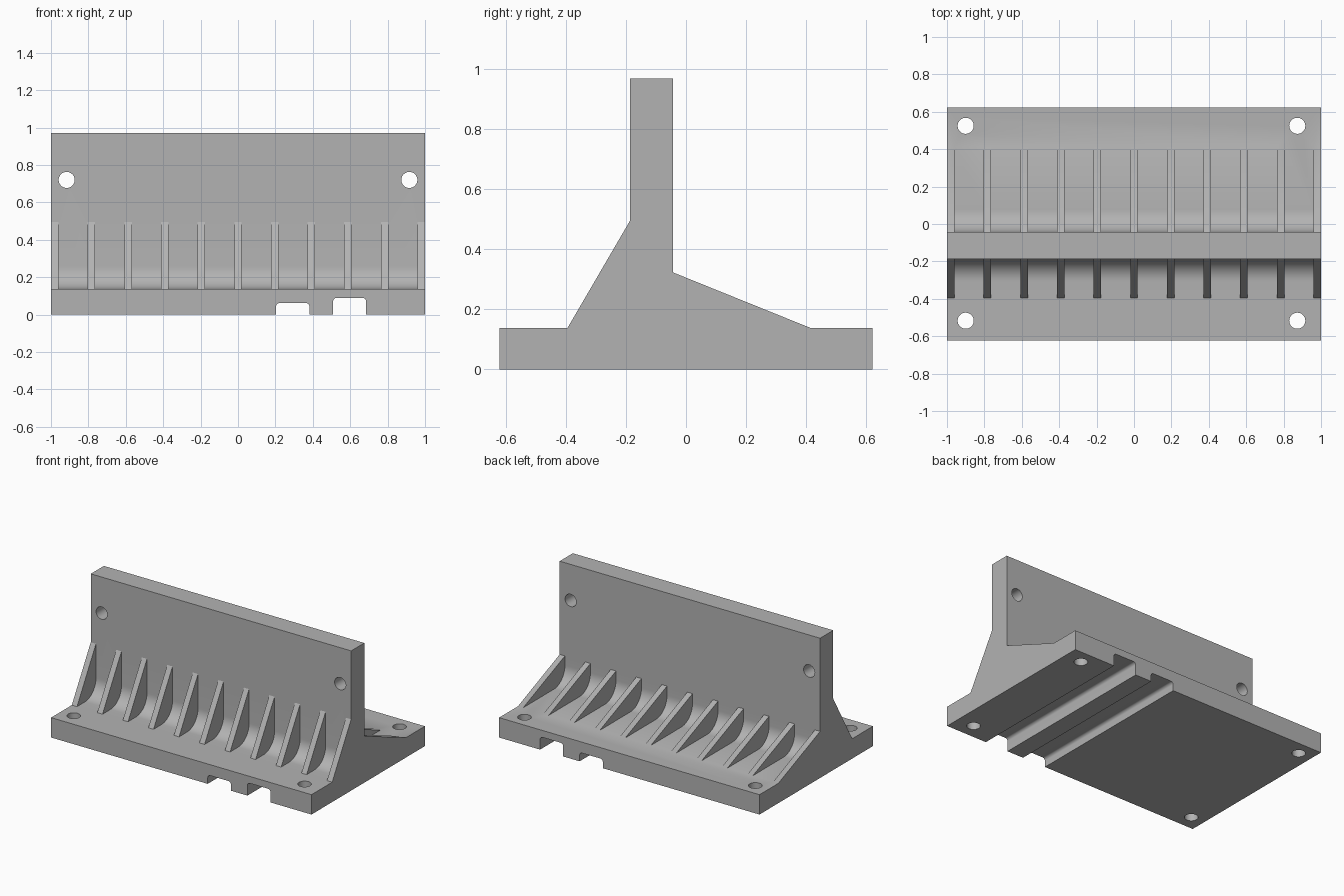
import bpy, bmesh, math
from mathutils import Vector

cube = bpy.data.objects.get("Cube")
if cube:
    bpy.data.objects.remove(cube, do_unlink=True)

grey = bpy.data.materials.new("plain grey")
grey.use_nodes = True
grey.diffuse_color = (0.45, 0.45, 0.45, 1)
grey.node_tree.nodes["Principled BSDF"].inputs["Base Color"].default_value = (0.45, 0.45, 0.45, 1)

BASE, TOP = 0.138, 0.97              # heights of base plate and wall
FRONT, BACK = -0.187, -0.043         # wall faces
DEPTH = 0.622                        # half depth of base
FILLET = 0.12


def prism(name, points, start, vec):
    """Extrude a closed outline (3D points) along vec."""
    bm = bmesh.new()
    face = bm.faces.new([bm.verts.new(Vector(p) + Vector(start)) for p in points])
    new = bmesh.ops.extrude_face_region(bm, geom=[face])["geom"]
    bmesh.ops.translate(bm, vec=vec, verts=[v for v in new if isinstance(v, bmesh.types.BMVert)])
    bmesh.ops.recalc_face_normals(bm, faces=bm.faces)
    mesh = bpy.data.meshes.new(name)
    bm.to_mesh(mesh)
    bm.free()
    mesh.materials.append(grey)
    obj = bpy.data.objects.new(name, mesh)
    bpy.context.collection.objects.link(obj)
    return obj


def arc(cx, cz, r, a0, a1, n):
    steps = [math.radians(a0 + (a1 - a0) * i / n) for i in range(n + 1)]
    return [(cx + r * math.cos(a), cz + r * math.sin(a)) for a in steps]


def combine(target, tool, operation):
    """Apply a boolean and discard the tool."""
    mod = target.modifiers.new("cut", "BOOLEAN")
    mod.operation, mod.solver, mod.object = operation, "EXACT", tool
    bpy.context.view_layer.update()
    result = target.evaluated_get(bpy.context.evaluated_depsgraph_get())
    mesh = bpy.data.meshes.new_from_object(result)
    target.modifiers.clear()
    target.data = mesh
    bpy.data.objects.remove(tool, do_unlink=True)


# Base plate and upright wall with filleted inner corners
outline = [(-DEPTH, 0), (-DEPTH, BASE)]
outline += arc(FRONT - FILLET, BASE + FILLET, FILLET, -90, 0, 12)
outline += [(FRONT, TOP), (BACK, TOP)]
outline += arc(BACK + FILLET, BASE + FILLET, FILLET, 180, 270, 12)
outline += [(DEPTH, BASE), (DEPTH, 0)]
bracket = prism("bracket", [(0, y, z) for y, z in outline], (-1, 0, 0), (2, 0, 0))

# Row of stiffening ribs, steep in front and shallow behind
rib = [(-0.395, 0.11), (-0.395, BASE), (FRONT, 0.495), (BACK, 0.323), (0.415, BASE), (0.415, 0.11)]
for i in range(11):
    x = -0.98 + 0.196 * i
    tool = prism("rib", [(0, y, z) for y, z in rib], (x - 0.02, 0, 0), (0.04, 0, 0))
    combine(bracket, tool, "UNION")

# Two round-cornered channels under the base
for x0, x1, h in ((0.203, 0.382, 0.062), (0.508, 0.685, 0.09)):
    r = 0.02
    shape = [(x0, -0.1)] + arc(x0 + r, h - r, r, 180, 90, 6)
    shape += arc(x1 - r, h - r, r, 90, 0, 6) + [(x1, -0.1)]
    tool = prism("channel", [(x, 0, z) for x, z in shape], (0, -1, 0), (0, 2, 0))
    combine(bracket, tool, "DIFFERENCE")

# Screw holes through the wall and the base
circle = arc(0, 0, 0.043, 0, 360, 32)[:-1]
for x in (-0.916, 0.916):
    tool = prism("hole", [(a, 0, b) for a, b in circle], (x, -0.4, 0.72), (0, 0.8, 0))
    combine(bracket, tool, "DIFFERENCE")
for x in (-0.9, 0.873):
    for y in (-0.517, 0.525):
        tool = prism("hole", [(a, b, 0) for a, b in circle], (x, y, -0.1), (0, 0, 0.4))
        combine(bracket, tool, "DIFFERENCE")

# Smooth fillets and bores, crisp edges elsewhere
bpy.context.view_layer.objects.active = bracket
bracket.select_set(True)
bpy.ops.object.shade_smooth_by_angle(angle=math.radians(30))
